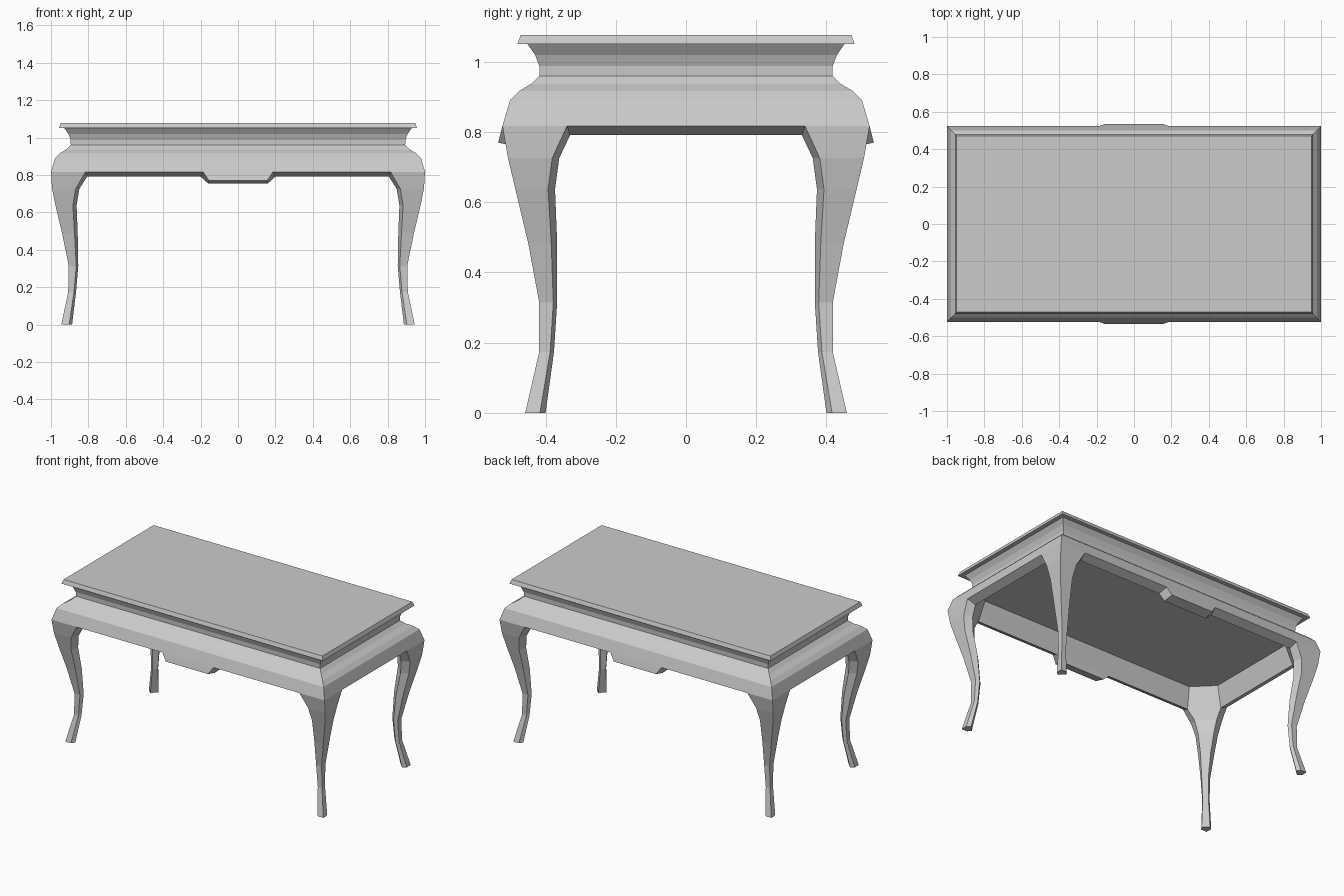
import bpy, bmesh

cube = bpy.data.objects.get("Cube")
if cube:
    bpy.data.objects.remove(cube, do_unlink=True)

GREY = (0.6, 0.6, 0.6, 1)
mat = bpy.data.materials.new("plain grey")
mat.use_nodes = True
mat.diffuse_color = GREY
mat.node_tree.nodes["Principled BSDF"].inputs["Base Color"].default_value = GREY

STRETCH = 0.477            # extra half length in x compared with y
SKIRT, LIP_IN = 0.817, 0.791   # outer and inner heights of the skirt edge
CEIL = 0.92


def build(name, polygons):
    """Weld a list of polygons into one closed object."""
    bm = bmesh.new()
    for points in polygons:
        bm.faces.new([bm.verts.new(p) for p in points])
    bmesh.ops.remove_doubles(bm, verts=bm.verts, dist=0.0005)
    bmesh.ops.recalc_face_normals(bm, faces=bm.faces)
    mesh = bpy.data.meshes.new(name)
    bm.to_mesh(mesh)
    bm.free()
    mesh.materials.append(mat)
    obj = bpy.data.objects.new(name, mesh)
    bpy.context.collection.objects.link(obj)
    return obj


def rectangle(h, z):
    x = h + STRETCH
    return [(x, h, z), (-x, h, z), (-x, -h, z), (x, -h, z)]


def loft(rings):
    """Side faces between successive rings."""
    n = len(rings[0])
    return [(a[i], a[(i + 1) % n], b[(i + 1) % n], b[i])
            for a, b in zip(rings, rings[1:]) for i in range(n)]


def moulding(name, profile):
    rings = [rectangle(h, z) for h, z in profile]
    build(name, loft(rings) + [rings[0], rings[-1]])


# Top slab and the hollow moulding under it
moulding("table_top", [(0.471, 1.077), (0.48, 1.051)])
moulding("cove_moulding", [(0.452, 1.051), (0.43, 1.02), (0.418, 0.988), (0.417, 0.96)])

# Apron: bulging outside, chamfered lower edge, hollow inside
bulge = [(0.417, 0.96), (0.441, 0.937), (0.475, 0.917), (0.501, 0.891)]
OUT, LEG_I, LEG_K, WALL = 0.523, 0.339, 0.33, 0.47
CEIL_K, CEIL_WALL = 0.311, 0.43

rings = [rectangle(h, z) for h, z in bulge]
faces = loft(rings) + [rings[0]]


def apron_side(long, s):
    extra = STRETCH if long else 0

    def at(u, h, z):
        return (u, s * h, z) if long else (s * (h + STRETCH), u, z)

    def mirrored(half):
        return [at(-u, h, z) for u, h, z in half] + [at(u, h, z) for u, h, z in reversed(half)]

    outer = [(LEG_I + extra, OUT, SKIRT)]
    inner = [(LEG_K + extra, WALL, LIP_IN)]
    if long:   # hanging centre tab
        outer += [(0.187, OUT, SKIRT), (0.155, 0.535, 0.77)]
        inner += [(0.2, WALL, LIP_IN), (0.16, WALL, 0.755)]
    p, q = mirrored(outer), mirrored(inner)
    edge = [p[0], p[1], p[-2], p[-1]] if long else p
    wall = [q[0], q[1], q[-2], q[-1]] if long else q
    h, z = bulge[-1]
    faces.append([at(-h - extra, h, z), at(-OUT - extra, OUT, SKIRT), *edge,
                  at(OUT + extra, OUT, SKIRT), at(h + extra, h, z)])
    c = CEIL_K + extra
    faces.append([at(-c, CEIL_WALL, CEIL), *wall, at(c, CEIL_WALL, CEIL)])
    if long:
        faces.extend([p[1:5], q[1:5]])
    for i in range(len(p) - 1):
        faces.append([p[i], p[i + 1], q[i + 1], q[i]])


for s in (1, -1):
    apron_side(True, s)
    apron_side(False, s)


def section(o, i, k, m, z, z_in, off, sx, sy):
    """Pentagonal leg section: outer corner, two returns, inner diagonal."""
    pts = [(o, o, z), (i, o, z), (k, m, z_in), (m, k, z_in), (o, i, z)]
    return [(sx * (x + off), sy * y, w) for x, y, w in pts]


ceiling = []
for sx, sy in ((1, 1), (-1, 1), (-1, -1), (1, -1)):
    leg_top = section(OUT, LEG_I, LEG_K, WALL, SKIRT, LIP_IN, STRETCH, sx, sy)
    c = [(sx * (a + STRETCH), sy * b, CEIL)
         for a, b in ((CEIL_WALL, CEIL_K), (CEIL_K, CEIL_WALL))]
    faces.append(leg_top)
    faces.append([leg_top[3], leg_top[2], c[1], c[0]])
    ceiling += c if sx * sy > 0 else c[::-1]
faces.append(ceiling)
build("apron", faces)

# Curved legs: outer corner, return, inner edge, inner depth, height, x offset
leg_path = [
    (0.507, 0.381, 0.361, 0.455, 0.726, 0.487),
    (0.486, 0.393, 0.373, 0.44, 0.637, 0.49),
    (0.45, 0.384, 0.367, 0.41, 0.486, 0.49),
    (0.418, 0.378, 0.367, 0.395, 0.314, 0.487),
    (0.418, 0.387, 0.376, 0.4, 0.174, 0.49),
    (0.458, 0.416, 0.4, 0.435, 0, 0.487),
]
for front, sy in (("front", -1), ("back", 1)):
    for side, sx in (("left", 1), ("right", -1)):
        rings = [section(OUT, LEG_I, LEG_K, WALL, SKIRT, LIP_IN, STRETCH, sx, sy)]
        rings += [section(o, i, k, m, z, z, off, sx, sy) for o, i, k, m, z, off in leg_path]
        build(f"{front}_{side}_leg", loft(rings) + [rings[0], rings[-1]])
